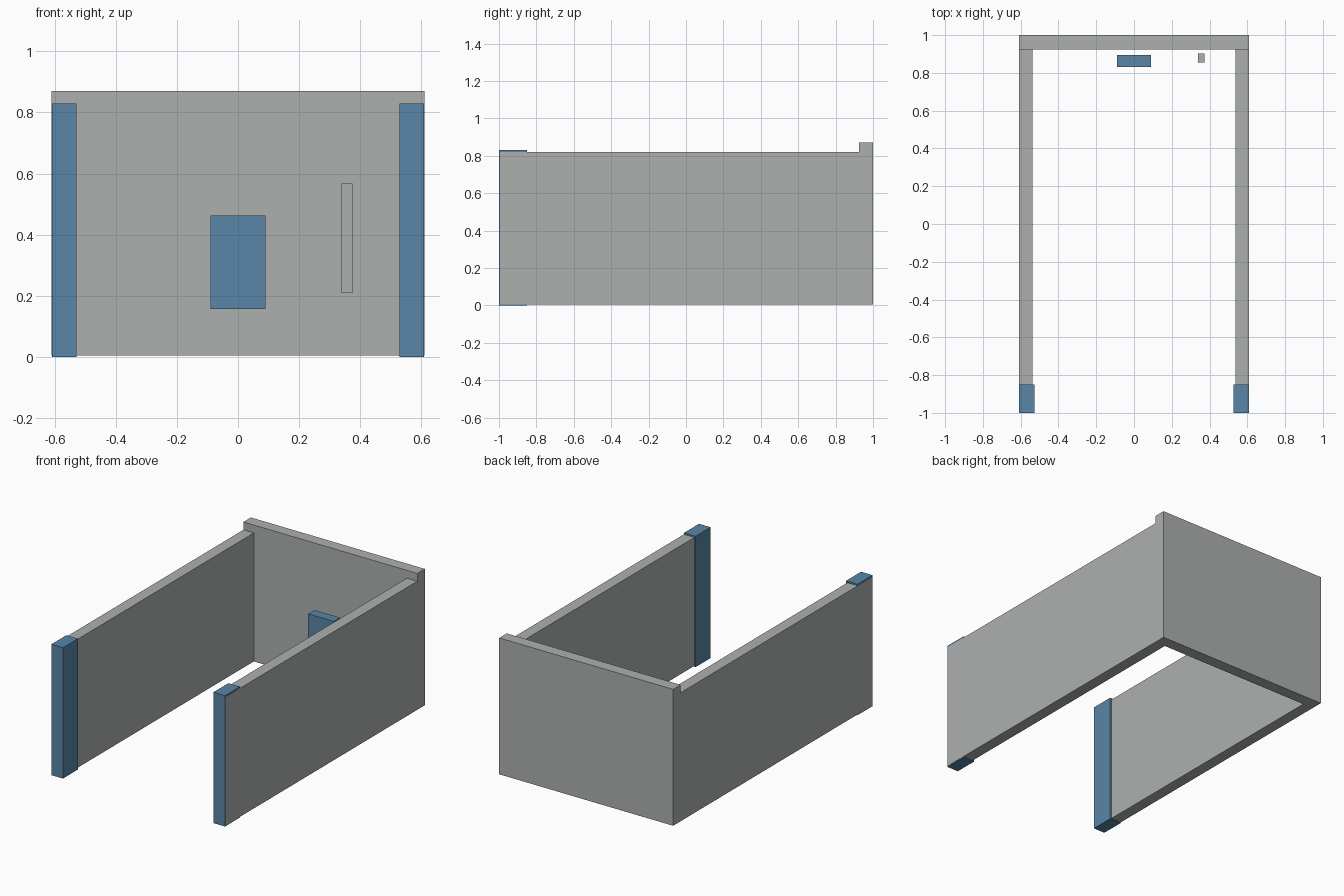
import bpy
import bmesh
from mathutils import Vector

if "Cube" in bpy.data.objects:
    bpy.data.objects.remove(bpy.data.objects["Cube"])


def make_material(name, color):
    mat = bpy.data.materials.new(name)
    mat.diffuse_color = (*color, 1.0)
    mat.use_nodes = True
    mat.node_tree.nodes["Principled BSDF"].inputs["Base Color"].default_value = mat.diffuse_color
    return mat


grey = make_material("wall grey", (0.42, 0.435, 0.435))
blue = make_material("trim blue", (0.10, 0.24, 0.39))


def box(name, low, high, mat):
    """Axis-aligned box between two corners."""
    low, high = Vector(low), Vector(high)
    bm = bmesh.new()
    bmesh.ops.create_cube(bm, size=1.0)
    for v in bm.verts:
        v.co = (low + high) / 2 + v.co * (high - low)
    mesh = bpy.data.meshes.new(name)
    bm.to_mesh(mesh)
    bm.free()
    mesh.materials.append(mat)
    obj = bpy.data.objects.new(name, mesh)
    bpy.context.collection.objects.link(obj)
    return obj


# Taller back wall
box("back_wall", (-0.61, 0.925, 0.005), (0.61, 1.0, 0.87), grey)

# Side walls, with trim wrapped over the front ends and flush outside
for side, s in (("left", -1), ("right", 1)):
    def mirrored(name, inner, outer, y0, y1, z0, z1, mat):
        x0, x1 = sorted((s * inner, s * outer))
        box(f"{side}_{name}", (x0, y0, z0), (x1, y1, z1), mat)

    mirrored("side_wall", 0.537, 0.61, -0.995, 0.925, 0.005, 0.82, grey)
    mirrored("end_trim", 0.528, 0.609, -1.0, -0.85, 0.0, 0.83, blue)

# Panel and slim bar standing just in front of the back wall
box("blue_panel", (-0.09, 0.832, 0.157), (0.09, 0.895, 0.462), blue)
box("slim_bar", (0.338, 0.855, 0.21), (0.374, 0.902, 0.567), grey)
